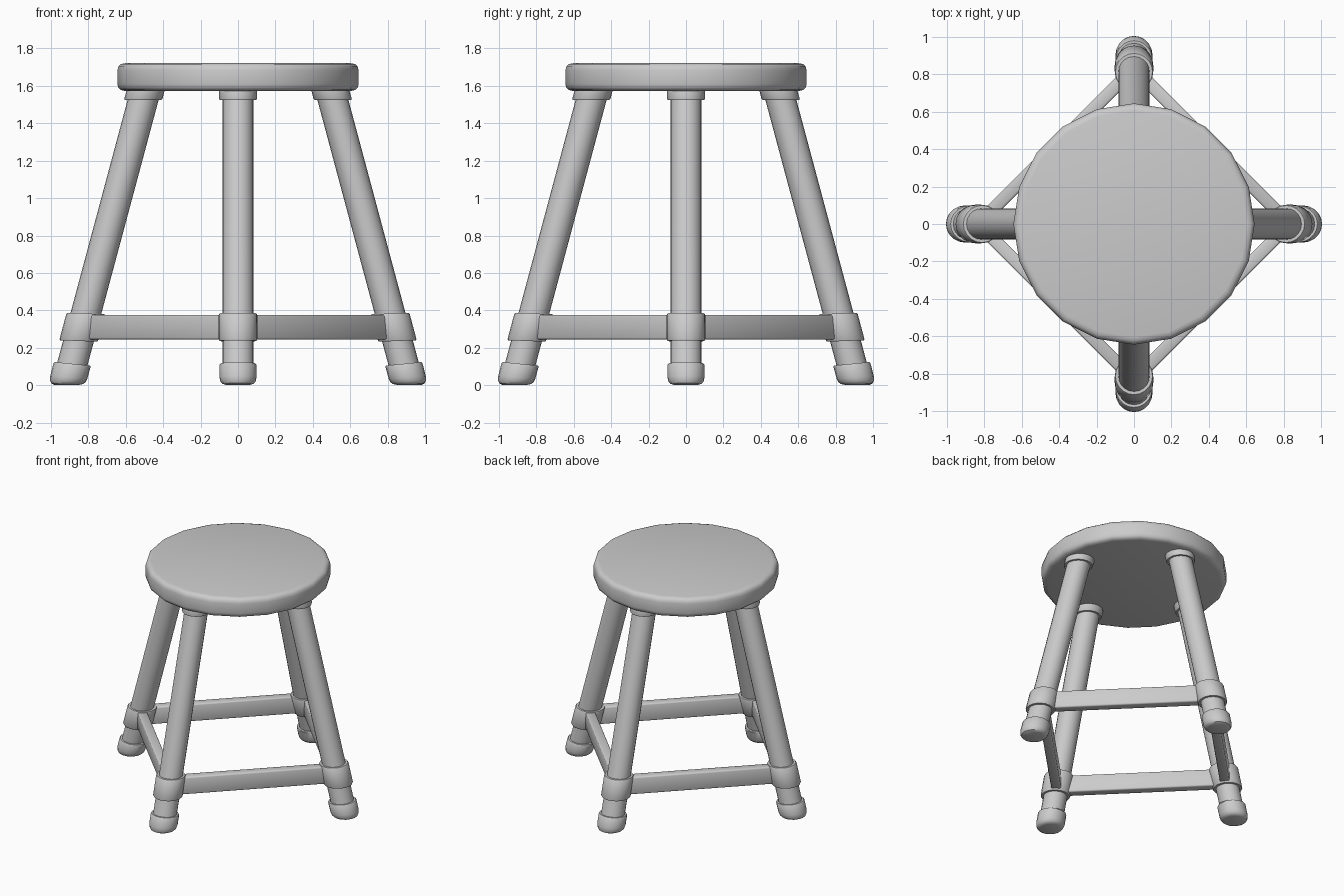
import bpy, bmesh
from math import sin, cos, pi, radians
from mathutils import Matrix

if "Cube" in bpy.data.objects:
    bpy.data.objects.remove(bpy.data.objects["Cube"])

SLOPE = 0.268          # outward lean of the legs
X0 = 0.916             # leg axis distance at floor level


def finish(name, bm, angle=35):
    bmesh.ops.recalc_face_normals(bm, faces=bm.faces)
    me = bpy.data.meshes.new(name)
    bm.to_mesh(me)
    bm.free()
    ob = bpy.data.objects.new(name, me)
    bpy.context.collection.objects.link(ob)
    bpy.ops.object.select_all(action='DESELECT')
    ob.select_set(True)
    bpy.context.view_layer.objects.active = ob
    bpy.ops.object.shade_smooth_by_angle(angle=radians(angle))
    return ob


def lathe(name, profile, turn=0.0, x0=0.0, slope=0.0, sides=20):
    """Stack of rings (radius, height, tilt) following a leaning axis."""
    bm = bmesh.new()
    rings = []
    for r, z, tilt in profile:
        ring = []
        for i in range(sides):
            a = 2 * pi * i / sides
            dx = r * cos(a)
            ring.append(bm.verts.new((x0 - slope * z + dx, r * sin(a), z + tilt * dx)))
        rings.append(ring)
    for lo, hi in zip(rings, rings[1:]):
        for i in range(sides):
            j = (i + 1) % sides
            bm.faces.new((lo[i], lo[j], hi[j], hi[i]))
    bm.faces.new(rings[0])
    bm.faces.new(rings[-1])
    bm.transform(Matrix.Rotation(turn, 4, 'Z'))
    return finish(name, bm)


# Round seat with softened rims
lathe("seat", [(0.605, 1.573, 0), (0.627, 1.578, 0), (0.640, 1.590, 0), (0.645, 1.61, 0),
               (0.645, 1.683, 0), (0.640, 1.703, 0), (0.627, 1.716, 0), (0.605, 1.721, 0)])

# Leg, top collar, lower collar and rubber foot for each direction
leg = [(0.083, 0.06, 0), (0.083, 1.58, 0)]
top_collar = [(0.083, 1.525, 0), (0.098, 1.525, 0), (0.102, 1.532, 0), (0.102, 1.58, 0)]
low_collar = [(0.083, 0.236, 0.04), (0.099, 0.236, 0.04), (0.103, 0.243, 0.04),
              (0.103, 0.376, 0.04), (0.099, 0.383, 0.04), (0.083, 0.383, 0.04)]
foot = [(0.068, 0.002, 0.0), (0.085, 0.008, 0.03), (0.095, 0.021, 0.06), (0.099, 0.042, 0.08),
        (0.099, 0.108, 0.1), (0.095, 0.114, 0.1), (0.083, 0.114, 0.1)]
for k, side in enumerate(("right", "back", "left", "front")):
    t = k * pi / 2
    for part, prof in (("leg", leg), ("top_collar", top_collar),
                       ("low_collar", low_collar), ("foot", foot)):
        lathe(f"{side}_{part}", prof, t, X0, SLOPE)

# Flat stretchers joining neighbouring legs
reach = X0 - SLOPE * 0.31
for k, side in enumerate(("back_right", "back_left", "front_left", "front_right")):
    bm = bmesh.new()
    bmesh.ops.create_cube(bm, size=1)
    bm.transform(Matrix.Diagonal((0.068, reach * 2 ** 0.5 - 0.1, 0.132, 1)))
    bmesh.ops.bevel(bm, geom=bm.edges[:], offset=0.01, segments=2, profile=0.5, affect='EDGES')
    bm.transform(Matrix.Rotation(pi / 4 + k * pi / 2, 4, 'Z')
                 @ Matrix.Translation((reach / 2 ** 0.5, 0, 0.31)))
    finish(f"{side}_stretcher", bm, 50)
